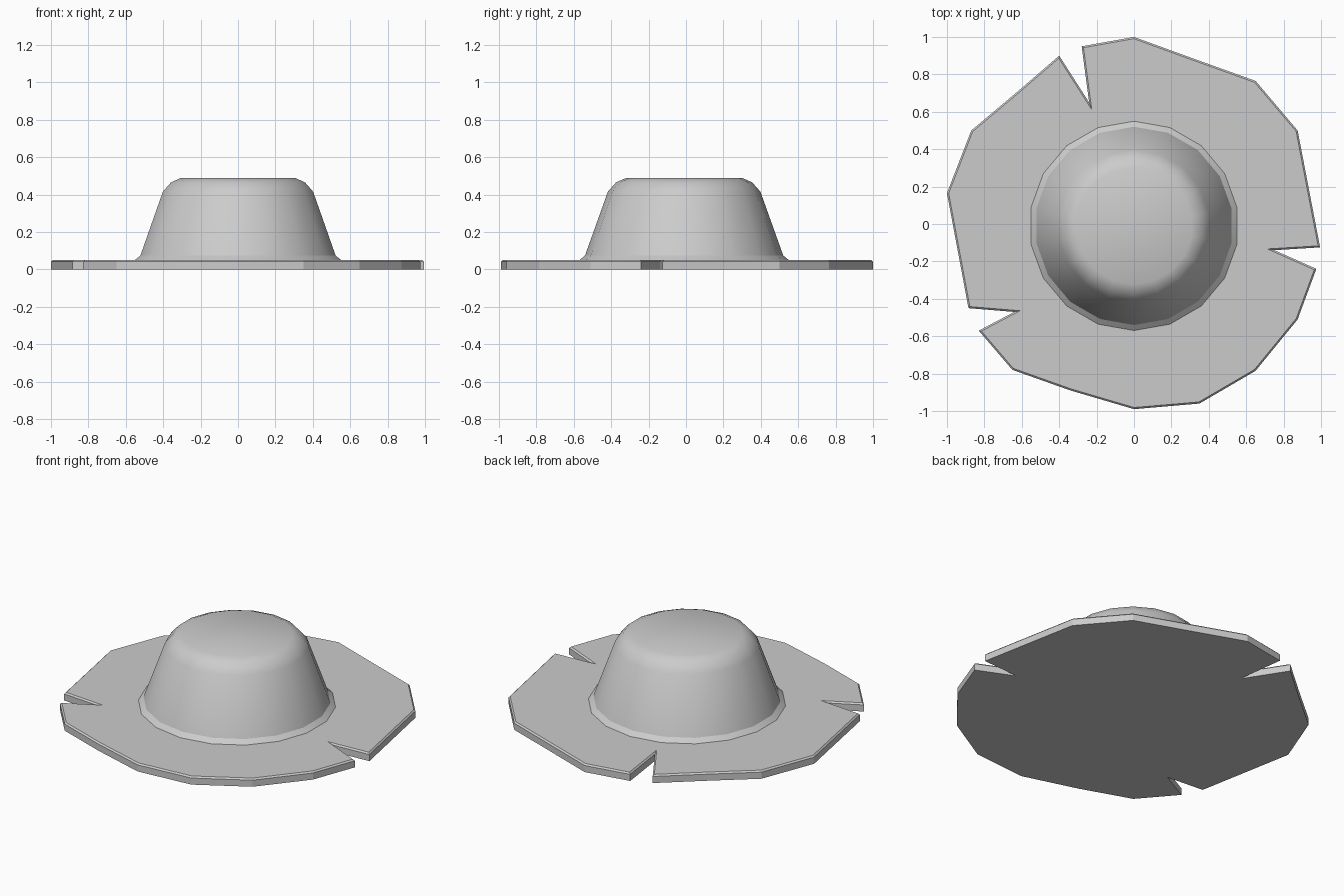
import bpy, bmesh
from math import sin, cos, pi, radians

if "Cube" in bpy.data.objects:
    bpy.data.objects.remove(bpy.data.objects["Cube"])


def make_object(name, bm, smooth_angle=None):
    bmesh.ops.recalc_face_normals(bm, faces=bm.faces)
    mesh = bpy.data.meshes.new(name)
    bm.to_mesh(mesh)
    bm.free()
    obj = bpy.data.objects.new(name, mesh)
    bpy.context.collection.objects.link(obj)
    if smooth_angle:
        bpy.ops.object.select_all(action='DESELECT')
        obj.select_set(True)
        bpy.context.view_layer.objects.active = obj
        bpy.ops.object.shade_smooth_by_angle(angle=radians(smooth_angle))
    return obj


# Brim: ragged outline with three torn notches
outline = [(0, 1.0), (-0.28, 0.95), (-0.24, 0.65), (-0.40, 0.90), (-0.62, 0.71),
           (-0.87, 0.50), (-1.0, 0.165), (-0.885, -0.45), (-0.64, -0.47),
           (-0.83, -0.57), (-0.65, -0.78), (-0.34, -0.89), (0, -0.99),
           (0.35, -0.96), (0.65, -0.785), (0.875, -0.51), (0.975, -0.24),
           (0.75, -0.14), (0.995, -0.125), (0.875, 0.50), (0.65, 0.765), (0.33, 0.88)]
bm = bmesh.new()
base = bm.faces.new([bm.verts.new((x, y, 0)) for x, y in outline])
ext = bmesh.ops.extrude_face_region(bm, geom=[base], use_keep_orig=True)
top_verts = [g for g in ext['geom'] if isinstance(g, bmesh.types.BMVert)]
bmesh.ops.translate(bm, verts=top_verts, vec=(0, 0, 0.05))
bmesh.ops.recalc_face_normals(bm, faces=bm.faces)
# Narrow chamfer round the upper rim
rim = [e for e in bm.edges if all(v.co.z > 0.04 for v in e.verts)]
bmesh.ops.bevel(bm, geom=rim, offset=0.009, segments=1, affect='EDGES', profile=0.5)
make_object("brim", bm)

# Crown: 18-sided lathe with flared foot and rounded top
SIDES, CENTRE_Y = 18, -0.01
profile = [(0.562, 0.048), (0.53, 0.074), (0.408, 0.415), (0.364, 0.465), (0.312, 0.488)]
bm = bmesh.new()
rings = []
for r, z in profile:
    rings.append([bm.verts.new((r * cos(pi / 2 + 2 * pi * i / SIDES),
                                CENTRE_Y + r * sin(pi / 2 + 2 * pi * i / SIDES), z))
                  for i in range(SIDES)])
for lower, upper in zip(rings, rings[1:]):
    for i in range(SIDES):
        j = (i + 1) % SIDES
        bm.faces.new((lower[i], lower[j], upper[j], upper[i]))
bm.faces.new(rings[-1])
make_object("crown", bm, smooth_angle=29)
